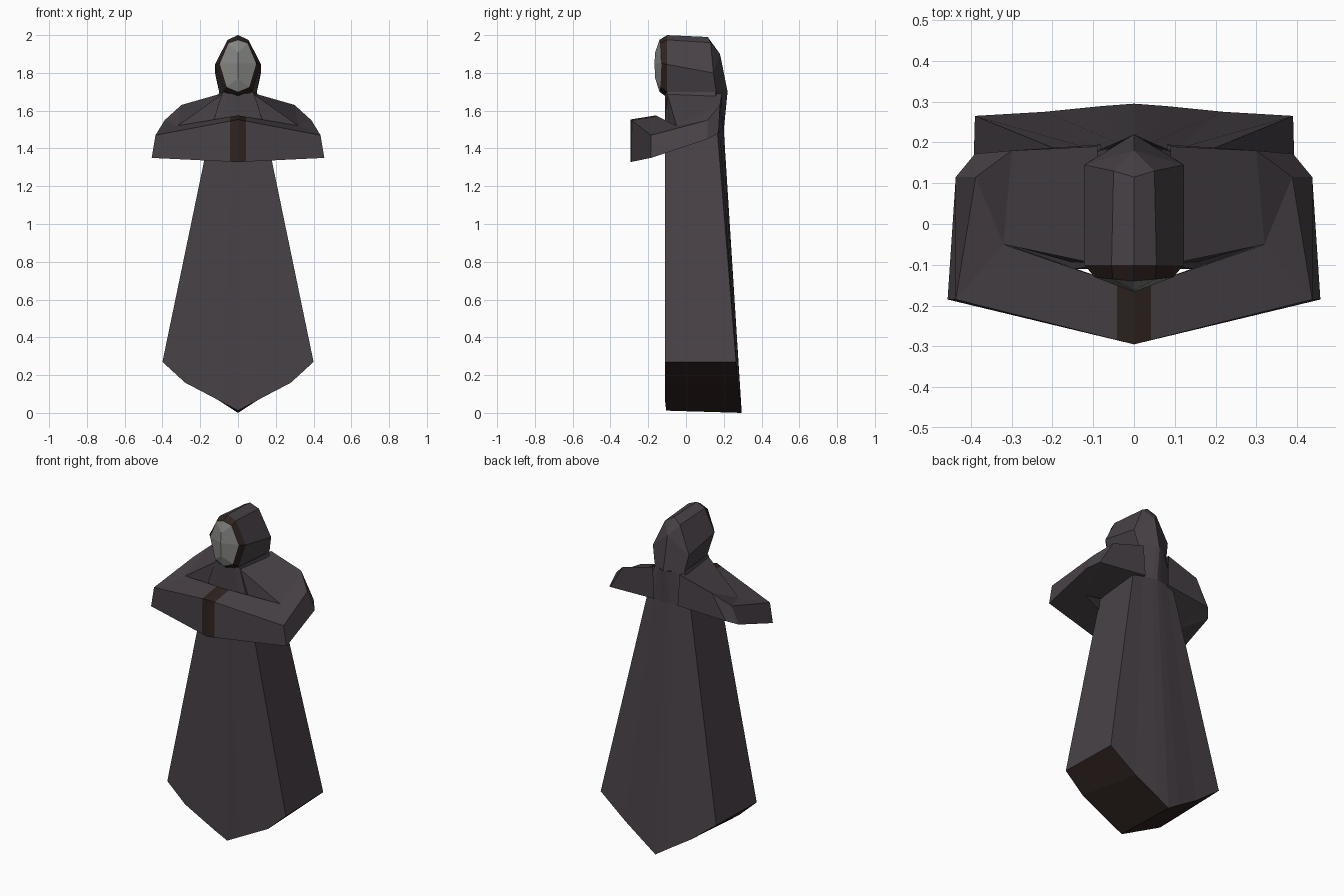
import bpy, bmesh

if "Cube" in bpy.data.objects:
    bpy.data.objects.remove(bpy.data.objects["Cube"])


def material(name, rgb):
    m = bpy.data.materials.new(name)
    m.diffuse_color = (*rgb, 1)
    m.use_nodes = True
    m.node_tree.nodes["Principled BSDF"].inputs["Base Color"].default_value = m.diffuse_color
    return m


CLOTH = material("dark plum cloth", (0.066, 0.054, 0.063))
LINING = material("dark brown lining", (0.028, 0.017, 0.014))
MASK = material("grey mask", (0.235, 0.235, 0.225))


def loft(name, sections, mats, closed_section=False, cap=False, rule=None, cuts=()):
    """Skin between half sections (x >= 0), mirrored to both sides."""
    bm = bmesh.new()
    n = len(sections[0])
    for s in (1, -1):
        rows = [[bm.verts.new((s * x, y, z)) for x, y, z in sec] for sec in sections]
        for a, b in zip(rows, rows[1:]):
            for i in range(n if closed_section else n - 1):
                j = (i + 1) % n
                bm.faces.new((a[i], a[j], b[j], b[i]))
        if cap:  # close the first section, front points to back points
            r = rows[0]
            for i in range(n // 2 - 1):
                bm.faces.new((r[i], r[i + 1], r[n - 2 - i], r[n - 1 - i]))
    bmesh.ops.remove_doubles(bm, verts=bm.verts[:], dist=0.0005)
    bmesh.ops.dissolve_degenerate(bm, edges=bm.edges[:], dist=0.0005)
    for x in cuts:
        bmesh.ops.bisect_plane(bm, geom=bm.verts[:] + bm.edges[:] + bm.faces[:],
                               plane_co=(x, 0, 0), plane_no=(1, 0, 0))
    bmesh.ops.recalc_face_normals(bm, faces=bm.faces[:])
    if rule:
        for f in bm.faces:
            f.material_index = int(rule(f))
    me = bpy.data.meshes.new(name)
    bm.to_mesh(me)
    bm.free()
    for m in mats:
        me.materials.append(m)
    ob = bpy.data.objects.new(name, me)
    bpy.context.collection.objects.link(ob)
    return ob


# Robe: pointed hem, narrow chest, neck; sections run front centre to back centre
hem = [(0, -.105, .012), (.08, -.11, .055), (.28, -.11, .16), (.40, -.11, .27),
       (.39, .265, .27), (.22, .275, .14), (.08, .289, .052), (0, .295, 0)]
chest = [(0, -.11, 1.5), (.03, -.11, 1.5), (.10, -.11, 1.5), (.145, -.11, 1.5),
         (.145, .165, 1.5), (.09, .18, 1.5), (.03, .195, 1.5), (0, .2, 1.5)]
neck = [(0, -.11, 1.69), (.02, -.11, 1.69), (.05, -.11, 1.69), (.08, -.1, 1.70),
        (.10, .155, 1.70), (.06, .185, 1.70), (.02, .21, 1.70), (0, .22, 1.70)]
loft("robe", [hem, chest, neck], [CLOTH, LINING], cap=True,
     rule=lambda f: f.normal.z < -0.5)

# Shoulders and joined sleeves: lower outer, upper outer, upper inner, lower inner
top_in, low_in = (.32, -.05, 1.52), (.31, -.05, 1.395)
sleeves = [
    [(.08, .195, 1.5), (.09, .19, 1.69), (.08, -.10, 1.69), (.13, -.10, 1.46)],
    [(.39, .172, 1.48), (.30, .18, 1.63), top_in, low_in],
    [(.437, .115, 1.45), (.388, .115, 1.55), top_in, low_in],
    [(.457, -.185, 1.35), (.437, -.185, 1.47), top_in, low_in],
    [(0, -.295, 1.328), (0, -.295, 1.553), (0, -.16, 1.575), (0, -.16, 1.36)],
]
# the brown band is where the two sleeves meet at the front
loft("sleeves", sleeves, [CLOTH, LINING], closed_section=True, cuts=(-.042, .042),
     rule=lambda f: abs(f.calc_center_median().x) < .043
     and f.calc_center_median().y < -.13)

# Hood: front opening, crown, back seam
opening = [(0, -.10, 2.0), (.055, -.10, 1.975), (.122, -.10, 1.845),
           (.075, -.10, 1.70), (0, -.10, 1.67)]
crown = [(0, .115, 1.99), (.05, .13, 1.96), (.122, .145, 1.80),
         (.10, .16, 1.70), (0, .16, 1.68)]
seam = [(0, .18, 1.9)] * 3 + [(0, .22, 1.7)] * 2
loft("hood", [opening, crown, seam], [CLOTH])

# Hood lining rim around the face
edge = [(0, -.14, 1.975), (.052, -.135, 1.957), (.097, -.13, 1.85),
        (.06, -.135, 1.725), (0, -.14, 1.70)]
loft("hood_rim", [[(0, -.09, 1.85)] * 5, opening, edge, [(0, -.135, 1.85)] * 5], [LINING])

# Mask with a vertical ridge
ridge = [(0, -.163, 1.91)] * 2 + [(0, -.167, 1.85)] + [(0, -.163, 1.77)] * 2
loft("mask", [[(0, -.12, 1.85)] * 5, edge, ridge], [MASK])
